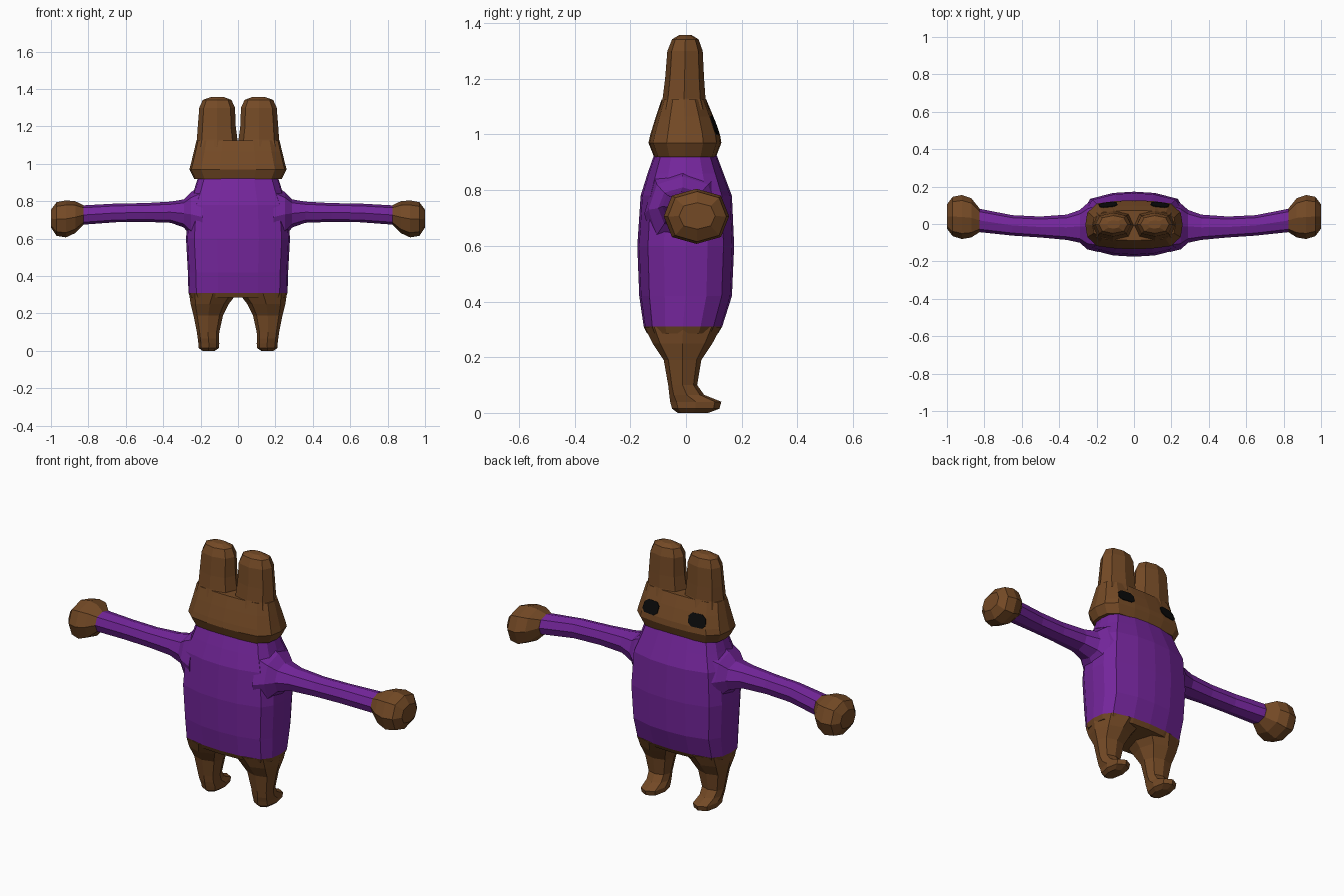
import bpy, bmesh
from mathutils import Vector

cube = bpy.data.objects.get("Cube")
if cube:
    bpy.data.objects.remove(cube, do_unlink=True)


def material(name, rgb):
    m = bpy.data.materials.new(name)
    m.use_nodes = True
    m.diffuse_color = (*rgb, 1)
    m.node_tree.nodes["Principled BSDF"].inputs["Base Color"].default_value = (*rgb, 1)
    return m


BROWN = material("brown fur", (0.175, 0.068, 0.019))
PURPLE = material("purple jumper", (0.175, 0.019, 0.33))
BLACK = material("black eyes", (0.003, 0.003, 0.003))

# Quarter sections, from the side (1, 0) round to the middle (0, 1)
BOXY = [(1, 0), (.96, .5), (.76, .87), (.37, .97), (0, 1)]
TORSO = [(1, 0), (.97, .45), (.84, .78), (.4, .96), (0, 1)]
ROUND = [(1, 0), (.75, .75), (0, 1)]


def full_section(quarter):
    half = quarter + [(-u, v) for u, v in quarter[-2::-1]]
    return half + [(u, -v) for u, v in half[-2:0:-1]]


def finish(bm, name, mats):
    bmesh.ops.recalc_face_normals(bm, faces=bm.faces)
    mesh = bpy.data.meshes.new(name)
    bm.to_mesh(mesh)
    bm.free()
    for m in mats:
        mesh.materials.append(m)
    obj = bpy.data.objects.new(name, mesh)
    bpy.context.collection.objects.link(obj)
    return obj


def loft(name, rings, quarter, mats, axis="z", side=1, rule=None):
    """Skin rings (position, u min, u max, v min, v max) placed along an axis."""
    bm = bmesh.new()
    loops = []
    for s, u0, u1, v0, v1 in rings:
        loop = []
        for pu, pv in full_section(quarter):
            u = (u0 + u1) / 2 + pu * (u1 - u0) / 2
            v = (v0 + v1) / 2 + pv * (v1 - v0) / 2
            p = (u, v, s) if axis == "z" else (s, u, v)
            loop.append(bm.verts.new((p[0] * side, p[1], p[2])))
        loops.append(loop)
    n = len(loops[0])
    for a, b in zip(loops, loops[1:]):
        for i in range(n):
            j = (i + 1) % n
            bm.faces.new((a[i], a[j], b[j], b[i]))
    bm.faces.new(loops[0])
    bm.faces.new(loops[-1])
    if rule:
        for f in bm.faces:
            f.material_index = rule(f.calc_center_median())
    return finish(bm, name, mats)


# Torso, with the brown hips below the jumper hem
loft("torso", [
    (.285, -.255, .255, -.14, .115),
    (.31, -.265, .265, -.152, .13),
    (.42, -.268, .268, -.168, .165),
    (.6, -.278, .278, -.175, .173),
    (.78, -.265, .265, -.163, .165),
    (.86, -.235, .235, -.138, .135),
    (.94, -.21, .21, -.11, .105),
], TORSO, [PURPLE, BROWN], rule=lambda c: int(c.z < .31))

# Head
head = loft("head", [
    (.92, -.235, .235, -.115, .108),
    (.97, -.26, .26, -.135, .127),
    (1.0, -.252, .252, -.128, .122),
    (1.065, -.236, .236, -.108, .098),
    (1.125, -.222, .222, -.088, .073),
], BOXY, [BROWN])

# Eyes: thin eight-sided plates lying on two faces of the head
corner_cut = [(.2, 0), (.8, 0), (1, .25), (1, .75), (.8, 1), (.2, 1), (0, .75), (0, .25)]
for poly in head.data.polygons:
    c = poly.center
    if c.y > .05 and 1.0 < c.z < 1.065 and .09 < abs(c.x) < .18:
        a, b, d, e = [head.data.vertices[i].co for i in poly.vertices]
        bm = bmesh.new()
        ring = [bm.verts.new(a.lerp(b, u).lerp(e.lerp(d, u), v) + poly.normal * .004)
                for u, v in corner_cut]
        base = [bm.verts.new(v.co - poly.normal * .006) for v in ring]
        bm.faces.new(ring)
        bm.faces.new(base[::-1])
        for i in range(len(ring)):
            j = (i + 1) % len(ring)
            bm.faces.new((ring[i], base[i], base[j], ring[j]))
        finish(bm, "left_eye" if c.x > 0 else "right_eye", [BLACK])

for label, side in (("left", 1), ("right", -1)):
    # Ear
    loft(label + "_ear", [
        (1.09, .0, .228, -.095, .083),
        (1.13, .003, .22, -.084, .07),
        (1.2, .012, .215, -.075, .065),
        (1.3, .016, .207, -.067, .06),
        (1.342, .035, .188, -.05, .045),
        (1.357, .075, .145, -.025, .02),
    ], ROUND, [BROWN], side=side)

    # Sleeve, flaring into the shoulder
    loft(label + "_sleeve", [
        (.19, -.15, .14, .54, .89),
        (.25, -.135, .11, .61, .85),
        (.29, -.1, .075, .66, .81),
        (.36, -.085, .05, .685, .798),
        (.5, -.072, .04, .69, .79),
        (.65, -.062, .047, .688, .788),
        (.83, -.043, .082, .675, .778),
    ], ROUND, [PURPLE], axis="x", side=side)

    # Hand
    loft(label + "_hand", [
        (.825, -.043, .082, .675, .778),
        (.87, -.072, .138, .63, .8),
        (.92, -.08, .155, .607, .805),
        (.97, -.065, .145, .615, .795),
        (1.0, -.025, .105, .66, .755),
    ], ROUND, [BROWN], axis="x", side=side)

    # Leg and foot, with the toe pointing to the face side
    loft(label + "_leg", [
        (.308, .005, .262, -.148, .126),
        (.25, .05, .253, -.12, .095),
        (.19, .08, .238, -.08, .055),
        (.1, .1, .22, -.064, .04),
        (.065, .102, .215, -.06, .065),
        (.04, .1, .212, -.057, .127),
        (.015, .103, .21, -.05, .12),
        (0, .125, .19, -.03, .08),
    ], ROUND, [BROWN], side=side)
